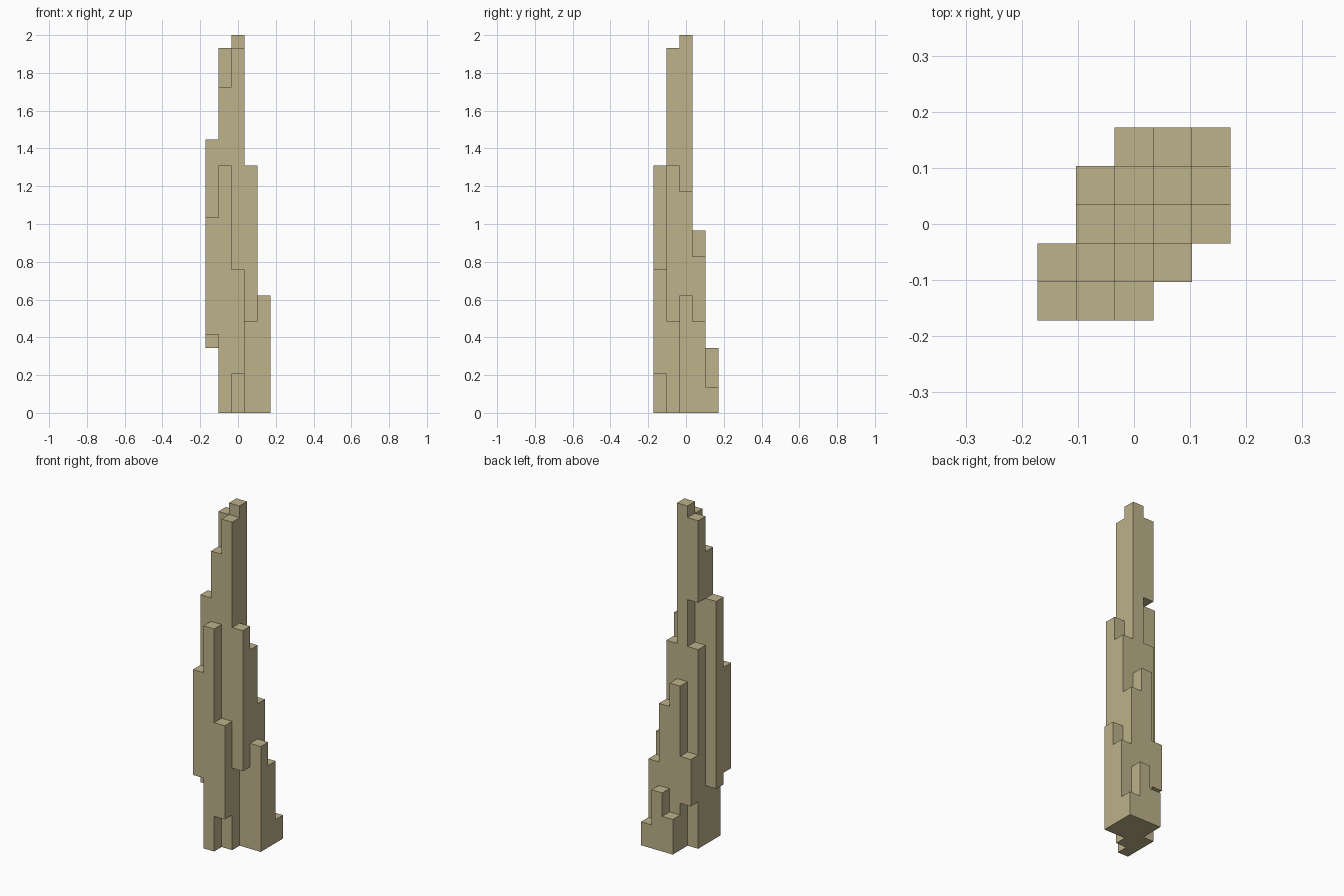
import bpy
import bmesh
import math
from mathutils import Vector

default_cube = bpy.data.objects.get("Cube")
if default_cube:
    bpy.data.objects.remove(default_cube, do_unlink=True)

LEVELS = 29
CELL = 2 / LEVELS

# Vertical runs (bottom, top) of each column, front row first, left to right
EMPTY = []
ROWS = [
    [[(6, 15)], [(0, 19)], [(3, 11)], EMPTY, EMPTY],
    [[(5, 21)], [(0, 25)], [(0, 28)], [(7, 19)], EMPTY],
    [EMPTY, [(0, 17), (21, 28)], [(0, 29)], [(0, 17)], [(0, 9)]],
    [EMPTY, [(4, 8)], [(0, 14)], [(0, 12)], [(0, 7)]],
    [EMPTY, EMPTY, [(0, 3)], [(0, 5)], [(0, 2)]],
]

# Sandstone material
stone = bpy.data.materials.new("sandstone")
stone.use_nodes = True
colour = (0.51, 0.445, 0.255, 1)
stone.diffuse_color = colour
shader = next(n for n in stone.node_tree.nodes if n.type == "BSDF_PRINCIPLED")
shader.inputs["Base Color"].default_value = colour
shader.inputs["Roughness"].default_value = 0.9

# Filled cells of the stepped tower
filled = {
    (i, j, k)
    for j, row in enumerate(ROWS)
    for i, runs in enumerate(row)
    for bottom, top in runs
    for k in range(bottom, top)
}


def add_side(bm, cell, axis, sign):
    """Add the outward square on one side of a cell."""
    normal, u = Vector(), Vector()
    normal[axis] = sign / 2
    u[axis - 2] = 1 / 2
    v = normal.cross(u) * 2
    centre = Vector(cell) + Vector((-2, -2, 1 / 2)) + normal
    corners = (-u - v, u - v, u + v, -u + v)
    bm.faces.new([bm.verts.new((centre + c) * CELL) for c in corners])


# Outer skin only, with flat areas merged into single faces
bm = bmesh.new()
for cell in sorted(filled):
    for axis in range(3):
        for sign in (-1, 1):
            neighbour = list(cell)
            neighbour[axis] += sign
            if tuple(neighbour) not in filled:
                add_side(bm, cell, axis, sign)
bmesh.ops.remove_doubles(bm, verts=bm.verts[:], dist=CELL / 100)
bmesh.ops.dissolve_limit(bm, angle_limit=math.radians(1),
                         verts=bm.verts[:], edges=bm.edges[:])

mesh = bpy.data.meshes.new("stepped_tower")
bm.to_mesh(mesh)
bm.free()
mesh.materials.append(stone)
tower = bpy.data.objects.new("stepped_tower", mesh)
bpy.context.collection.objects.link(tower)
